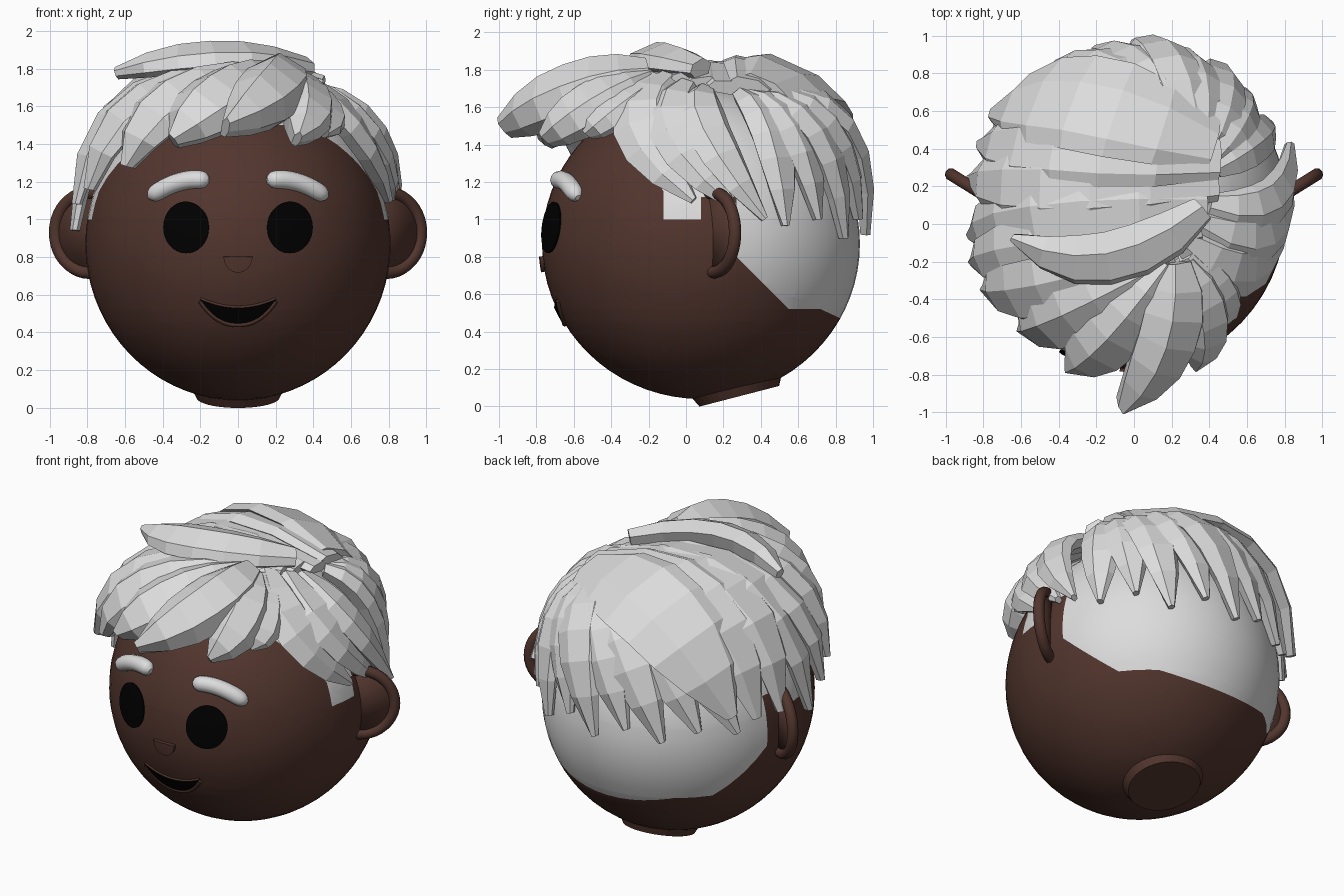
import bpy, bmesh, math
from mathutils import Vector, Matrix

if "Cube" in bpy.data.objects:
    bpy.data.objects.remove(bpy.data.objects["Cube"])

HEAD = Vector((0, 0.08, 0.87))
RAD = Vector((0.81, 0.85, 0.83))


def material(name, rgb):
    m = bpy.data.materials.new(name)
    m.use_nodes = True
    m.diffuse_color = (*rgb, 1)
    m.node_tree.nodes["Principled BSDF"].inputs["Base Color"].default_value = (*rgb, 1)
    return m


SKIN = material("brown skin", (0.085, 0.036, 0.027))
HAIR = material("white hair", (0.72, 0.72, 0.72))
BLACK = material("black", (0, 0, 0))


def finish(name, bm, mats, smooth=True):
    bmesh.ops.recalc_face_normals(bm, faces=bm.faces[:])
    me = bpy.data.meshes.new(name)
    bm.to_mesh(me)
    bm.free()
    ob = bpy.data.objects.new(name, me)
    bpy.context.collection.objects.link(ob)
    for m in mats:
        me.materials.append(m)
    for p in me.polygons:
        p.use_smooth = smooth
    return ob


def grid_faces(bm, rows, closed=False):
    """Bridge equal-length rows of vertices with quads."""
    n = len(rows[0])
    for a, b in zip(rows, rows[1:]):
        for i in range(n if closed else n - 1):
            j = (i + 1) % n
            bm.faces.new((a[i], a[j], b[j], b[i]))


def on_face(x, z, lift=0.0):
    """Point on the front of the head."""
    d = 1 - (x / RAD.x) ** 2 - ((z - HEAD.z) / RAD.z) ** 2
    return Vector((x, HEAD.y - RAD.y * math.sqrt(max(d, 0)) - lift, z))


def push(p, k):
    """Move a point onto the head ellipsoid scaled by k."""
    d = Vector(p) - HEAD
    size = Vector((d.x / RAD.x, d.y / RAD.y, d.z / RAD.z)).length
    return HEAD + d * (k / size)


# Head, cut along the hairline so that the scalp is a clean area
hairline = [(-2, 1.5), (-0.34, 1.5), (-0.12, 1.15), (-0.12, 1.0), (0.08, 1.0), (0.08, 1.12),
            (0.27, 1.12), (0.27, 0.8), (0.55, 0.52), (0.72, 0.52), (0.85, 0.46), (2, 0.46)]


def is_scalp(c):
    for (y0, z0), (y1, z1) in zip(hairline, hairline[1:]):
        if y0 <= c.y < y1:
            return c.z > z0 + (z1 - z0) * (c.y - y0) / (y1 - y0)
    return False


bm = bmesh.new()
bmesh.ops.create_uvsphere(bm, u_segments=56, v_segments=36, radius=1,
                          matrix=Matrix.Translation(HEAD) @ Matrix.Diagonal((*RAD, 1)))
for (y0, z0), (y1, z1) in zip(hairline, hairline[1:]):
    bmesh.ops.bisect_plane(bm, geom=bm.verts[:] + bm.edges[:] + bm.faces[:], dist=1e-5,
                           plane_co=(0, y0, z0), plane_no=(0, z0 - z1, y1 - y0))
for f in bm.faces:
    f.material_index = int(is_scalp(f.calc_center_median()))
finish("head", bm, [SKIN, HAIR])

# Neck stub, tilted backwards
bm = bmesh.new()
bmesh.ops.create_cone(bm, cap_ends=True, segments=40, radius1=0.22, radius2=0.27, depth=0.1,
                      matrix=Matrix.Translation((0, 0.2725, 0.103)) @ Matrix.Rotation(math.radians(14.5), 4, "X"))
finish("neck", bm, [SKIN], False)


# Thin plates that follow the face
def plate(name, shape, mat, lift, thick, nu=8, nv=32):
    bm = bmesh.new()
    rows = []
    for i in range(nu + 1):
        rows.append([bm.verts.new(on_face(*shape(i / nu, j / nv), lift)) for j in range(nv + 1)])
    grid_faces(bm, rows)
    bmesh.ops.remove_doubles(bm, verts=bm.verts[:], dist=1e-4)
    ob = finish(name, bm, [mat], False)
    mod = ob.modifiers.new("thickness", "SOLIDIFY")
    mod.thickness, mod.offset = thick, 0


def tube(name, points, radius, mat, taper=None):
    cu = bpy.data.curves.new(name, "CURVE")
    cu.dimensions = "3D"
    cu.bevel_depth, cu.bevel_resolution = radius, 4
    cu.use_fill_caps = True
    sp = cu.splines.new("POLY")
    sp.points.add(len(points) - 1)
    for i, p in enumerate(points):
        sp.points[i].co = (*p, 1)
        sp.points[i].radius = taper(i / (len(points) - 1)) if taper else 1
    sp.use_smooth = True
    ob = bpy.data.objects.new(name, cu)
    bpy.context.collection.objects.link(ob)
    cu.materials.append(mat)


def oval(cx, cz, rx, rz, a0=0.0, a1=2 * math.pi):
    def shape(u, v):
        a = a0 + (a1 - a0) * v
        return cx + rx * u * math.cos(a), cz + rz * u * math.sin(a)
    return shape


plate("nose", oval(0, 0.803, 0.075, 0.083, math.pi, 2 * math.pi), SKIN, 0.004, 0.03)


def mouth_top(x):
    return 0.53 + 0.045 * (x / 0.2) ** 2


def mouth_low(x):
    return 0.45 + 0.125 * abs(x / 0.2) ** 2.3


def mouth(u, v):
    x = 0.4 * v - 0.2
    return x, mouth_top(x) + (mouth_low(x) - mouth_top(x)) * u


plate("mouth", mouth, BLACK, 0.006, 0.008)
xs = [-0.2 + 0.02 * i for i in range(21)]
tube("lower_lip", [on_face(x, mouth_low(x) - 0.008) for x in xs], 0.014, SKIN)
tube("upper_lip", [on_face(x, mouth_top(x) + 0.005) for x in xs], 0.007, SKIN)

for side, label in ((1, "left"), (-1, "right")):
    plate(label + "_eye", oval(side * 0.275, 0.957, 0.12, 0.137), BLACK, 0.018, 0.009)

    # Brow: an arched, round-ended bar
    brow = []
    for i in range(25):
        t = i / 24
        brow.append(on_face(side * (0.155 + 0.315 * t), 1.205 + 0.06 * t - 0.15 * t * t, 0.012))
    tube(label + "_brow", brow, 0.05, HAIR,
         lambda t: max(0.1, 1 - abs(2 * t - 1) ** 8) ** 0.5)

    # Ear: a thin dish inside a round rim, turned backwards
    turn = Matrix.Translation((side * 0.79, 0.15, 0.93)) @ Matrix.Rotation(side * math.radians(32), 4, "Z")
    bm = bmesh.new()
    bmesh.ops.create_cone(bm, cap_ends=True, segments=40, radius1=0.22, radius2=0.22, depth=0.025,
                          matrix=turn @ Matrix.Rotation(math.pi / 2, 4, "X"))
    rings = []
    for i in range(41):
        a = 2 * math.pi * i / 40
        ring = []
        for j in range(10):
            b = 2 * math.pi * j / 10
            r = 0.212 + 0.034 * math.cos(b)
            ring.append(bm.verts.new(turn @ Vector((r * math.cos(a), 0.034 * math.sin(b), r * math.sin(a)))))
        rings.append(ring)
    grid_faces(bm, rings, True)
    bmesh.ops.remove_doubles(bm, verts=bm.verts[:], dist=1e-4)
    finish(label + "_ear", bm, [SKIN])

# Hair locks: faceted, thick strips swept through three points
SECTION = [(-0.5, 0), (-0.36, 0.7), (0.15, 1), (0.5, 0.35), (0.3, -0.7), (-0.3, -0.6)]
TAPER = [0.5, 0.85, 1, 1, 0.92, 0.65, 0.15]


def lock(name, root, mid, tip, width, thick=0.07):
    a, b, c = Vector(root), Vector(mid), Vector(tip)

    def at(t):
        return a * (1 - t) * (1 - 2 * t) + b * 4 * t * (1 - t) + c * t * (2 * t - 1)

    bm = bmesh.new()
    rings = []
    for i, w in enumerate(TAPER):
        t = i / (len(TAPER) - 1)
        p = at(t)
        along = (at(t + 0.02) - at(t - 0.02)).normalized()
        out = (p - HEAD).normalized()
        across = along.cross(out).normalized()
        out = across.cross(along)
        h = thick * (0.35 + 0.65 * w)
        rings.append([bm.verts.new(p + across * (s * w * width) + out * (k * h)) for s, k in SECTION])
    grid_faces(bm, rings, True)
    bm.faces.new(rings[0])
    bm.faces.new(rings[-1])
    finish(name, bm, [HAIR], False)


# Locks swept over the crown to the right side
lock("crown_back_lock", (0.42, 0.42, 1.7), (-0.29, 0.64, 1.67), (-0.74, 0.58, 1.1), 0.58, 0.08)
lock("crown_lock_1", (0.45, 0.34, 1.71), (-0.4, 0.42, 1.71), (-0.81, 0.42, 1.05), 0.44)
lock("crown_lock_2", (0.44, 0.22, 1.7), (-0.47, 0.22, 1.71), (-0.86, 0.24, 1.04), 0.4)
lock("crown_lock_3", (0.38, 0.1, 1.72), (-0.51, 0.04, 1.69), (-0.86, -0.06, 0.94), 0.38)
lock("crown_lock_4", (0.35, 0, 1.75), (-0.51, -0.14, 1.66), (-0.85, -0.2, 1.08), 0.36)
lock("raised_lock", (0.36, 0.08, 1.8), (-0.14, -0.18, 1.85), (-0.64, -0.07, 1.77), 0.3, 0.09)

# Fringe
lock("fringe_lock_1", (0.2, -0.15, 1.73), (-0.47, -0.34, 1.63), (-0.78, -0.34, 1.16), 0.38, 0.09)
lock("fringe_lock_2", (0.18, -0.2, 1.73), (-0.32, -0.47, 1.62), (-0.58, -0.54, 1.28), 0.4, 0.12)
lock("fringe_lock_3", (0.18, -0.2, 1.73), (-0.1, -0.56, 1.61), (-0.34, -0.74, 1.41), 0.4, 0.16)
lock("fringe_lock_4", (0.22, -0.2, 1.74), (0.17, -0.6, 1.65), (-0.07, -0.96, 1.48), 0.36, 0.18)
lock("fringe_lock_5", (0.25, -0.2, 1.73), (0.36, -0.5, 1.58), (0.31, -0.74, 1.42), 0.3, 0.15)
lock("fringe_lock_6", (0.28, -0.15, 1.73), (0.44, -0.38, 1.57), (0.46, -0.52, 1.45), 0.26, 0.1)

# Left side, falling in front of the ear
lock("side_lock_1", (0.28, -0.1, 1.75), (0.6, -0.24, 1.49), (0.79, 0.04, 1.1), 0.3)
lock("side_lock_2", (0.36, 0, 1.71), (0.69, -0.06, 1.46), (0.81, 0.26, 1.06), 0.27)
lock("side_lock_3", (0.4, 0.1, 1.68), (0.72, 0.12, 1.46), (0.82, 0.42, 1.0), 0.25)

# Fan of locks down the back, bulging most in the middle
tips = [(0.74, 0.55, 0.97), (0.58, 0.71, 1.0), (0.4, 0.82, 0.9), (0.2, 0.9, 1.0),
        (0, 0.93, 0.92), (-0.2, 0.9, 1.0), (-0.4, 0.82, 0.94), (-0.58, 0.7, 1.0), (-0.72, 0.5, 0.96)]
for i, tip in enumerate(tips):
    root = Vector((0.42 - 0.03 * i, 0.3 + 0.025 * i, 1.66))
    end = push(tip, 1.03)
    mid = push((root + end) / 2 + Vector((0, 0, 0.08)), 1.2 - 0.02 * abs(i - 4))
    lock("back_lock_%d" % (i + 1), root, mid, end, 0.26 + 0.01 * i)
